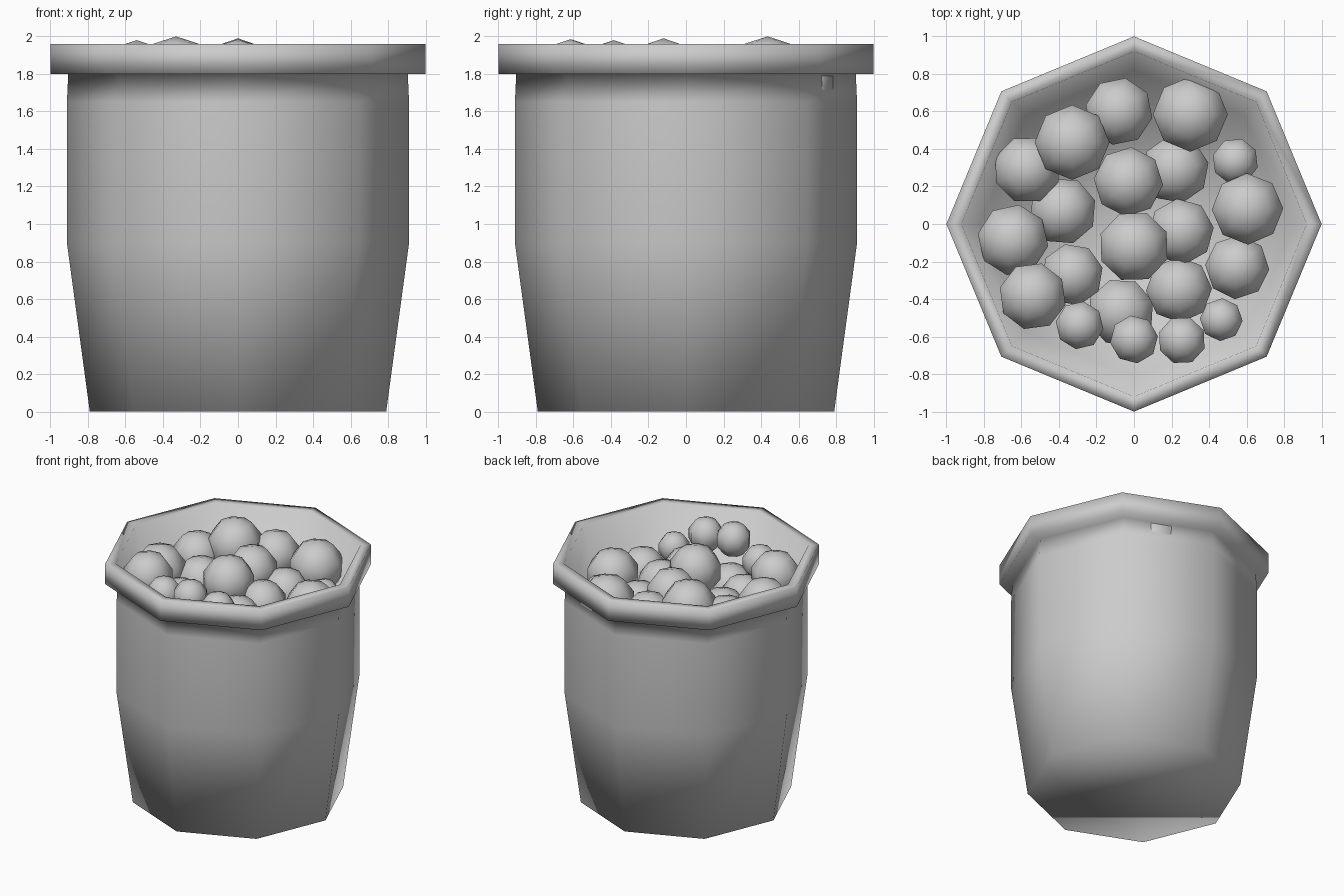
import bpy
import bmesh
import math
from mathutils import Matrix

if "Cube" in bpy.data.objects:
    bpy.data.objects.remove(bpy.data.objects["Cube"], do_unlink=True)

SIDES = 8

grey = bpy.data.materials.new("plain grey")
grey.use_nodes = True
COLOUR = (0.6, 0.6, 0.6, 1)
grey.diffuse_color = COLOUR
grey.node_tree.nodes["Principled BSDF"].inputs["Base Color"].default_value = COLOUR


def finish(bm, name):
    """Turn a bmesh into a smooth shaded grey object."""
    mesh = bpy.data.meshes.new(name)
    bmesh.ops.recalc_face_normals(bm, faces=bm.faces)
    for face in bm.faces:
        face.smooth = True
    bm.to_mesh(mesh)
    bm.free()
    mesh.materials.append(grey)
    obj = bpy.data.objects.new(name, mesh)
    bpy.context.collection.objects.link(obj)
    return obj


def lathe(name, profile):
    """Eight-sided solid from (radius, height) rings, capped at both ends."""
    bm = bmesh.new()
    rings = []
    for radius, z in profile:
        angles = [math.tau * i / SIDES for i in range(SIDES)]
        rings.append([bm.verts.new((radius * math.cos(a), radius * math.sin(a), z))
                      for a in angles])
    for low, high in zip(rings, rings[1:]):
        for i in range(SIDES):
            j = (i + 1) % SIDES
            bm.faces.new((low[i], low[j], high[j], high[i]))
    bm.faces.new(rings[0][::-1])
    bm.faces.new(rings[-1])
    return finish(bm, name)


def ball(name, x, y, z, radius, turn):
    bm = bmesh.new()
    bmesh.ops.create_uvsphere(bm, u_segments=SIDES, v_segments=5, radius=radius,
                              matrix=Matrix.Rotation(math.radians(turn), 4, "Z"))
    obj = finish(bm, name)
    obj.location = (x, y, z)


# Bucket: tapered wall, overhanging rim and sunken floor
lathe("bucket", [(0.79, 0), (0.912, 0.9), (0.912, 1.65), (0.905, 1.8),
                 (1.0, 1.8), (1.0, 1.96), (0.92, 1.96), (0.82, 1.5)])

# Heap of balls: x, y, z, radius
balls = [
    (-.33, .435, 1.79, .21), (-.08, .60, 1.71, .19), (.30, .585, 1.72, .21),
    (-.57, .29, 1.69, .19), (-.03, .225, 1.74, .195), (.22, .29, 1.6, .19),
    (.54, .335, 1.64, .13), (.605, .08, 1.67, .2), (-.38, .07, 1.62, .19),
    (-.645, -.085, 1.7, .2), (.25, -.04, 1.64, .185), (0, -.12, 1.79, .2),
    (.55, -.23, 1.6, .18), (-.33, -.27, 1.6, .175), (-.54, -.385, 1.79, .19),
    (.24, -.35, 1.63, .185), (-.07, -.47, 1.53, .19), (-.29, -.54, 1.77, .135),
    (0, -.615, 1.85, .135), (.255, -.62, 1.82, .135), (.465, -.51, 1.7, .12),
]
for n, (x, y, z, r) in enumerate(balls, 1):
    ball(f"ball_{n}", x, y, z, r, 0 if n in (1, 3) else n * 17)
